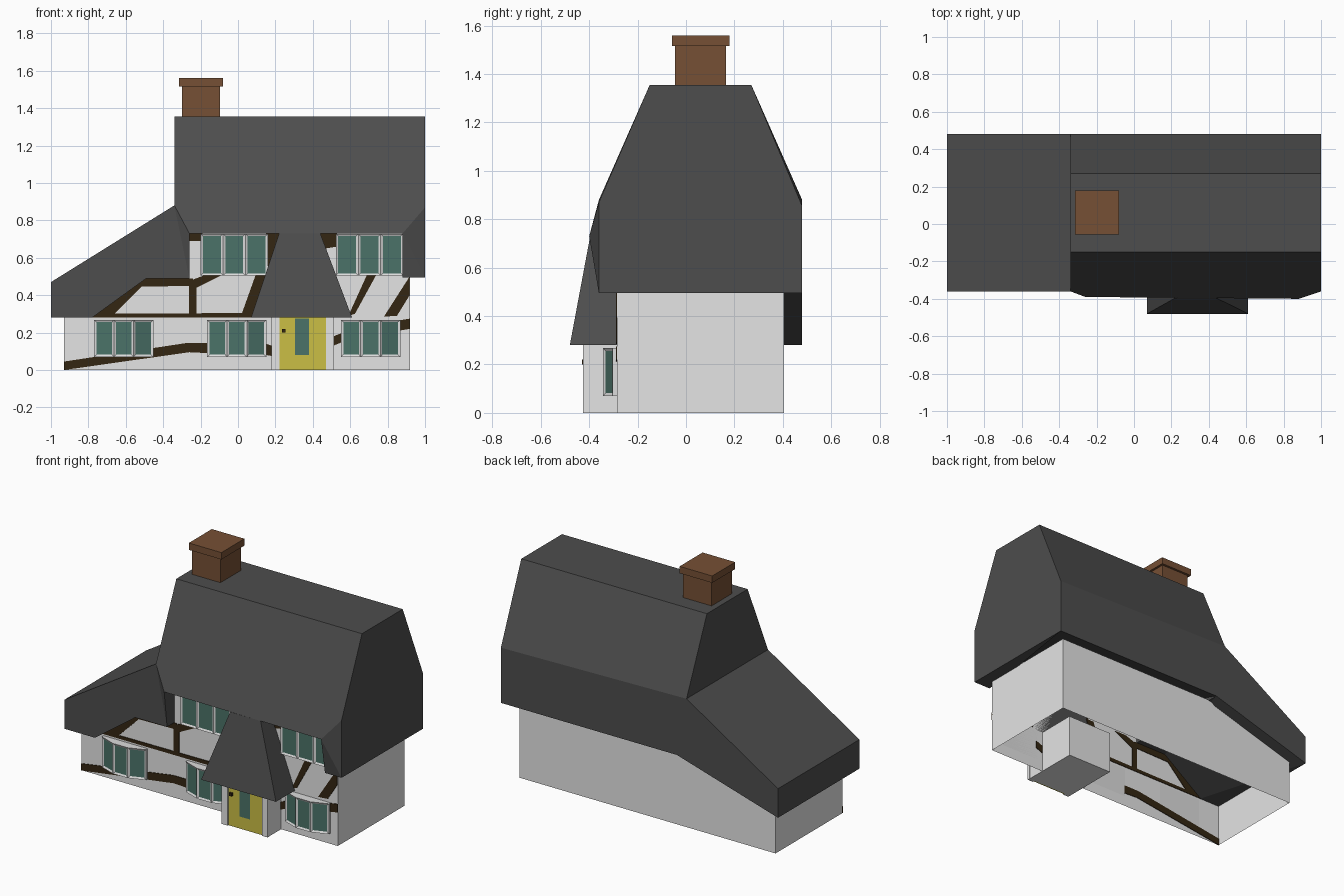
import bpy, bmesh
from mathutils import Vector

cube = bpy.data.objects.get("Cube")
if cube:
    bpy.data.objects.remove(cube, do_unlink=True)


def material(name, rgb):
    m = bpy.data.materials.new(name)
    m.use_nodes = True
    m.diffuse_color = (*rgb, 1)
    m.node_tree.nodes["Principled BSDF"].inputs["Base Color"].default_value = (*rgb, 1)
    return m


PLASTER = material("white plaster", (0.78, 0.78, 0.78))
SLATE = material("dark slate", (0.075, 0.075, 0.075))
TIMBER = material("dark timber", (0.034, 0.019, 0.006))
BRICK = material("brown brick", (0.18, 0.08, 0.035))
GLASS = material("green glass", (0.07, 0.17, 0.14))
FRAME = material("window white", (0.72, 0.72, 0.72))
YELLOW = material("yellow paint", (0.6, 0.52, 0.06))


def finish(name, bm, *mats):
    bmesh.ops.recalc_face_normals(bm, faces=bm.faces[:])
    mesh = bpy.data.meshes.new(name)
    bm.to_mesh(mesh)
    bm.free()
    for m in mats:
        mesh.materials.append(m)
    obj = bpy.data.objects.new(name, mesh)
    bpy.context.collection.objects.link(obj)
    return obj


def prism(name, outline, offset, depth, mat):
    """Extrude a closed outline of 3D points along a vector."""
    bm = bmesh.new()
    base = [Vector(p) + Vector(offset) for p in outline]
    a = [bm.verts.new(p) for p in base]
    b = [bm.verts.new(p + Vector(depth)) for p in base]
    bm.faces.new(a)
    bm.faces.new(b[::-1])
    for i in range(len(a)):
        j = (i + 1) % len(a)
        bm.faces.new((a[i], a[j], b[j], b[i]))
    return finish(name, bm, mat)


def box(name, x0, x1, y0, y1, z0, z1, mat):
    outline = [(x0, y0, z0), (x1, y0, z0), (x1, y1, z0), (x0, y1, z0)]
    return prism(name, outline, (0, 0, 0), (0, 0, z1 - z0), mat)


def mesh_from(name, points, faces, mat):
    """Build a mesh from named points and faces spelled with those names."""
    bm = bmesh.new()
    v = {k: bm.verts.new(p) for k, p in points.items()}
    for f in faces:
        bm.faces.new([v[k] for k in f.split()])
    return finish(name, bm, mat)


FRONT, BACK = -0.285, 0.405      # wall planes
LEFT, RIGHT = -0.93, 0.92

# Walls: open shell without a floor
front_top = [(RIGHT, 0.5), (0.88, 0.73), (-0.26, 0.73), (-0.3, 0.5),
             (-0.49, 0.5), (-0.8, 0.3), (LEFT, 0.3)]
back_top = [(RIGHT, 0.5), (-0.27, 0.5), (LEFT, 0.305)]
bm = bmesh.new()
for y, top in ((FRONT, front_top), (BACK, back_top)):
    bm.faces.new([bm.verts.new((x, y, z)) for x, z in [(LEFT, 0), (RIGHT, 0)] + top])
for x, z in ((LEFT, 0.3), (RIGHT, 0.5)):
    bm.faces.new([bm.verts.new(p) for p in
                  ((x, FRONT, 0), (x, BACK, 0), (x, BACK, z), (x, FRONT, z))])
bmesh.ops.remove_doubles(bm, verts=bm.verts[:], dist=0.001)
finish("walls", bm, PLASTER)

# Roof: eave line at the front (f), the same line on the wall (w), back eave (b)
eave = [(-1, 0.28, -0.36), (-0.78, 0.28, -0.36), (-0.49, 0.49, -0.36),
        (-0.26, 0.49, -0.36), (-0.26, 0.73, -0.39), (0.88, 0.73, -0.4),
        (0.88, 0.495, -0.36), (1, 0.495, -0.36)]
pts = {}
for i, (x, z, y) in enumerate(eave):
    pts[f"f{i}"] = (x, y, z)
    pts[f"w{i}"] = (x, FRONT, z)
pts.update({
    "b0": (-1, 0.48, 0.28), "b1": (-0.27, 0.48, 0.495), "b2": (1, 0.48, 0.495),
    "wing": (-1, -0.36, 0.47), "wingB": (-1, 0.48, 0.47),
    "hipL": (-0.34, -0.36, 0.88), "hipLB": (-0.34, 0.48, 0.88),
    "hipR": (1, -0.36, 0.87), "hipRB": (1, 0.48, 0.855),
    "topL": (-0.34, -0.15, 1.355), "topLB": (-0.34, 0.27, 1.355),
    "topR": (1, -0.15, 1.355), "topRB": (1, 0.27, 1.355)})
faces = [f"f{i} f{i+1} w{i+1} w{i}" for i in range(len(eave) - 1)]
faces += [
    "topL topR topRB topLB", "topL topLB hipLB hipL",
    "topR topRB hipRB b2 w7 f7 hipR", "topL topR hipR f5 f4 hipL",
    "f3 f4 hipL", "f5 f6 f7", "f5 f7 hipR", "f0 f1 f2 f3 hipL wing",
    "wing hipL hipLB wingB", "wing wingB b0 w0 f0", "wingB hipLB b1 b0",
    "hipLB hipRB b2 b1", "hipLB hipRB topRB topLB",
    "w0 w1 b0", "w1 w2 b1 b0", "w2 w3 b1", "w3 w4 b1", "w4 w5 b2 b1",
    "w5 w6 b2", "w6 w7 b2"]
mesh_from("main_roof", pts, faces, SLATE)

# Porch roof: tapering canopy sweeping down from the main roof
pts = {}
for side, top, low in (("L", 0.22, 0.07), ("R", 0.44, 0.61)):
    pts["t" + side] = (top, -0.396, 0.73)
    pts["u" + side] = (top, FRONT, 0.73)
    pts["l" + side] = (low, -0.48, 0.28)
    pts["m" + side] = (low, FRONT, 0.28)
mesh_from("porch_roof", pts, ["tL tR lR lL", "uL uR mR mL", "tL tR uR uL",
                              "lL lR mR mL", "tL uL mL lL", "tR uR mR lR"], SLATE)

# Chimney
box("chimney_stack", -0.3, -0.095, -0.045, 0.165, 1.34, 1.515, BRICK)
box("chimney_cap", -0.315, -0.08, -0.057, 0.18, 1.515, 1.56, BRICK)

# Porch and door
box("porch", 0.18, 0.51, -0.41, -0.02, 0, 0.28, PLASTER)
for side, x in (("left", 0.47), ("right", 0.18)):
    box(f"porch_post_{side}", x, x + 0.042, -0.425, -0.405, 0, 0.28, PLASTER)
box("door", 0.222, 0.47, -0.417, -0.409, 0, 0.28, YELLOW)
box("door_glass", 0.305, 0.38, -0.42, -0.416, 0.08, 0.275, GLASS)
box("door_knob", 0.235, 0.255, -0.43, -0.416, 0.2, 0.22, TIMBER)


# Windows: three panes set into the front faces of a bowed or flat body
def window(name, x0, x1, z0, z1, y_side, y_mid):
    third = (x1 - x0) / 3
    plan = [(x0, FRONT), (x0, y_side), (x0 + third, y_mid),
            (x1 - third, y_mid), (x1, y_side), (x1, FRONT)]
    obj = prism(name, [(x, y, z0) for x, y in plan], (0, 0, 0), (0, 0, z1 - z0), FRAME)
    obj.data.materials.append(GLASS)
    bm = bmesh.new()
    bm.from_mesh(obj.data)
    panes = [f for f in bm.faces if f.normal.y < -0.5]
    bmesh.ops.inset_individual(bm, faces=panes, thickness=0.017, depth=-0.006)
    for f in panes:
        f.material_index = 1
    bm.to_mesh(obj.data)
    bm.free()


for name, x in (("right", -0.77), ("middle", -0.165), ("left", 0.55)):
    window(f"bow_window_{name}", x, x + 0.318, 0.07, 0.268, -0.303, -0.342)
for name, x in (("right", -0.2), ("left", 0.523)):
    window(f"upper_window_{name}", x, x + 0.36, 0.505, 0.728, -0.31, -0.31)

# Timber framing: thin plates through the front wall
timbers = {
    "low_rail": [(-0.93, 0), (-0.26, 0.095), (-0.16, 0.09), (-0.16, 0.145),
                 (-0.27, 0.145), (-0.93, 0.045)],
    "low_rail_middle": [(0.15, 0.08), (0.18, 0.075), (0.18, 0.13), (0.15, 0.14)],
    "low_rail_left": [(0.51, 0.13), (0.56, 0.15), (0.56, 0.2), (0.51, 0.18)],
    "low_rail_end": [(0.86, 0.21), (0.92, 0.22), (0.92, 0.275), (0.86, 0.265)],
    "middle_rail": [(-0.78, 0.28), (0.1, 0.28), (0.1, 0.305), (-0.78, 0.3)],
    "wing_brace": [(-0.78, 0.29), (-0.66, 0.3), (-0.51, 0.45), (-0.49, 0.49)],
    "wing_rail": [(-0.53, 0.445), (-0.24, 0.45), (-0.24, 0.49), (-0.49, 0.49)],
    "wing_post": [(-0.262, 0.3), (-0.222, 0.3), (-0.222, 0.47), (-0.262, 0.47)],
    "sill_brace": [(-0.24, 0.43), (-0.08, 0.51), (-0.17, 0.51), (-0.25, 0.48)],
    "top_corner": [(-0.26, 0.69), (-0.19, 0.69), (-0.19, 0.73), (-0.26, 0.73)],
    "porch_brace_low": [(0.02, 0.3), (0.08, 0.3), (0.152, 0.51), (0.095, 0.51)],
    "porch_brace_high": [(0.14, 0.5), (0.18, 0.58), (0.24, 0.73), (0.15, 0.73)],
    "dormer_corner": [(0.43, 0.73), (0.47, 0.65), (0.53, 0.66), (0.53, 0.73)],
    "dormer_brace": [(0.59, 0.29), (0.625, 0.3), (0.74, 0.51), (0.69, 0.51)],
    "end_brace": [(0.78, 0.285), (0.85, 0.29), (0.918, 0.4), (0.918, 0.5)],
}
for name, outline in timbers.items():
    prism(f"timber_{name}", [(x, 0, z) for x, z in outline],
          (0, FRONT - 0.004, 0), (0, 0.008, 0), TIMBER)
